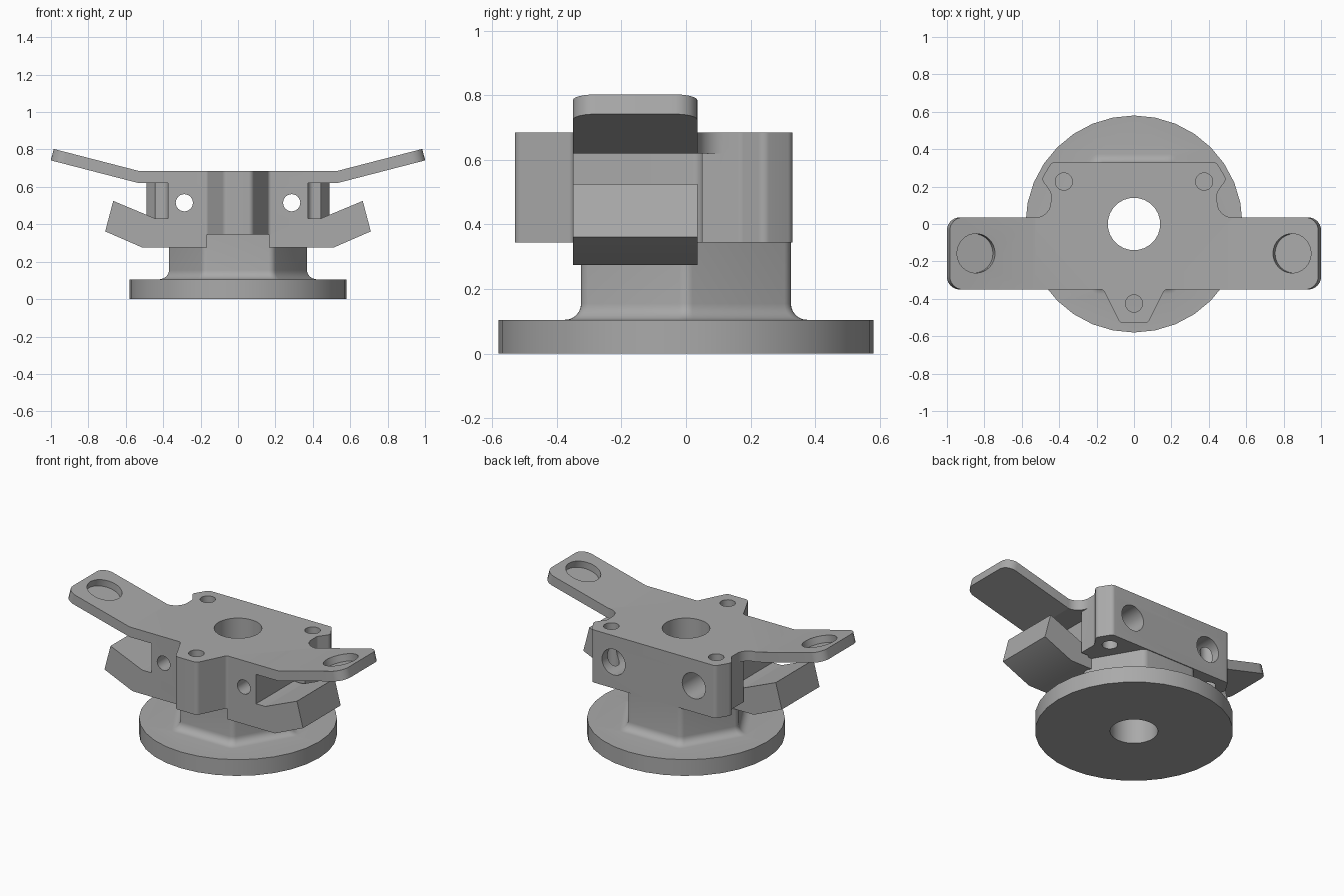
import bpy, bmesh, math
from mathutils import Vector, Matrix

if "Cube" in bpy.data.objects:
    bpy.data.objects.remove(bpy.data.objects["Cube"])

grey = bpy.data.materials.new("plain_grey")
grey.use_nodes = True
COLOUR = (0.4, 0.4, 0.4, 1)
grey.diffuse_color = COLOUR
grey.node_tree.nodes["Principled BSDF"].inputs["Base Color"].default_value = COLOUR


def rounded(corners, steps=6):
    """Outline from (x, y, radius) corners, each corner rounded."""
    out = []
    for i, (x, y, r) in enumerate(corners):
        p = Vector((x, y))
        a = (Vector(corners[i - 1][:2]) - p).normalized()
        b = (Vector(corners[(i + 1) % len(corners)][:2]) - p).normalized()
        if r == 0:
            out.append(p)
            continue
        half = a.angle(b) / 2
        centre = p + (a + b).normalized() * r / math.sin(half)
        start = p + a * r / math.tan(half) - centre
        end = p + b * r / math.tan(half) - centre
        for k in range(steps + 1):
            out.append(centre + start.lerp(end, k / steps).normalized() * r)
    return out


def loft(name, rings):
    """Closed solid through a stack of 3D rings."""
    bm = bmesh.new()
    loops = [[bm.verts.new(p) for p in ring] for ring in rings]
    n = len(loops[0])
    for low, high in zip(loops, loops[1:]):
        for i in range(n):
            j = (i + 1) % n
            bm.faces.new((low[i], low[j], high[j], high[i]))
    bm.faces.new(loops[0])
    bm.faces.new(loops[-1])
    bmesh.ops.recalc_face_normals(bm, faces=bm.faces)
    mesh = bpy.data.meshes.new(name)
    bm.to_mesh(mesh)
    bm.free()
    obj = bpy.data.objects.new(name, mesh)
    bpy.context.collection.objects.link(obj)
    mesh.materials.append(grey)
    return obj


def prism(name, outline, low, high):
    return loft(name, [[(p[0], p[1], z) for p in outline] for z in (low, high)])


def cylinder(name, radius, low, high, matrix=Matrix(), sides=32):
    ring = [(radius * math.cos(t), radius * math.sin(t))
            for t in (math.tau * i / sides for i in range(sides))]
    obj = prism(name, ring, low, high)
    obj.data.transform(matrix)
    return obj


def combine(target, others, operation):
    for other in others:
        mod = target.modifiers.new("combine", "BOOLEAN")
        mod.operation, mod.solver, mod.object = operation, "EXACT", other
        bpy.context.view_layer.objects.active = target
        bpy.ops.object.modifier_apply(modifier=mod.name)
        bpy.data.objects.remove(other)


def symmetric(right_half):
    """Complete an outline that runs from the front to the back on +x."""
    return right_half + [(-x, y, r) for x, y, r in reversed(right_half)]


# Pedestal: round foot and hexagonal column with a flared fillet
pedestal = cylinder("pedestal", 0.58, 0, 0.105)
hexagon = [(0.375 * math.cos(math.pi * i / 3), 0.375 * math.sin(math.pi * i / 3), 0.04)
           for i in range(6)]
section = rounded(hexagon, 4)
FILLET = 0.05
levels = [(0.06, 1 + FILLET / 0.325)]
for k in range(7):
    t = math.pi / 2 * k / 6
    levels.append((0.105 + FILLET * (1 - math.cos(t)),
                   1 + FILLET * (1 - math.sin(t)) / 0.325))
levels.append((0.36, 1))
column = loft("column", [[(p.x * s, p.y * s, z) for p in section] for z, s in levels])
combine(pedestal, [column], "UNION")
combine(pedestal, [cylinder("centre_cut", 0.14, -0.1, 1)], "DIFFERENCE")

# Head: three-lobed body under a wider top plate
FRONT, BACK = -0.35, 0.035
prow = [(0.075, -0.53, 0.03), (0.165, FRONT, 0.02)]
ear = [(0.445, 0.17, 0.03), (0.495, 0.24, 0.03), (0.44, 0.33, 0.03)]
body = prow + [(0.375, FRONT, 0), (0.375, 0.05, 0.03), (0.445, 0.05, 0)] + ear
plate = prow + [(0.53, FRONT, 0), (0.53, BACK, 0), (0.445, BACK, 0.08)] + ear
head = prism("head", rounded(symmetric(body)), 0.345, 0.65)
parts = [prism("top_plate", rounded(symmetric(plate)), 0.62, 0.685)]

# Lower arms, upturned at their ends
arm_profile = [(0.165, 0.275, 0), (0.51, 0.275, 0), (0.71, 0.362, 0),
               (0.667, 0.525, 0), (0.44, 0.43, 0.03), (0.165, 0.43, 0)]
for side in (1, -1):
    parts.append(loft("lower_arm", [[(side * p.x, y, p.y) for p in rounded(arm_profile)]
                                    for y in (FRONT, BACK)]))
combine(head, parts, "UNION")

# Wings: slabs bent upward from the plate, rounded at the tip
TILT, THICK, LENGTH = math.radians(14.5), 0.063, 0.47
tip = rounded([(0, FRONT, 0), (LENGTH, FRONT, 0.07), (LENGTH, BACK, 0.07), (0, BACK, 0)])
wings, cuts = [], []
for side in (1, -1):
    wing = prism("wing", tip, -THICK, 0)
    for v in wing.data.vertices:
        if v.co.x < 0.001 and v.co.z < -0.001:
            v.co.x = -THICK * math.tan(TILT)
    place = (Matrix.Scale(side, 4, (1, 0, 0)) @ Matrix.Translation((0.53, 0, 0.685))
             @ Matrix.Rotation(-TILT, 4, "Y"))
    wing.data.transform(place)
    recess = cylinder("recess_cut", 0.105, -0.045, 0.05,
                      place @ Matrix.Translation((0.325, -0.157, 0)))
    for obj in (wing, recess):
        if side < 0:
            obj.data.flip_normals()
    wings.append(wing)
    cuts.append(recess)
combine(head, wings, "UNION")

# Bores: centre, three vertical screw holes, two stepped horizontal holes
cuts.append(cylinder("centre_cut", 0.14, -0.1, 1))
for x, y in ((0, -0.425), (0.375, 0.227), (-0.375, 0.227)):
    cuts.append(cylinder("screw_cut", 0.046, 0.2, 1, Matrix.Translation((x, y, 0)), 24))
for x in (0.287, -0.287):
    lie = Matrix.Translation((x, 0, 0.515)) @ Matrix.Rotation(-math.pi / 2, 4, "X")
    cuts.append(cylinder("bolt_cut", 0.046, -0.6, 0.2, lie, 24))
    cuts.append(cylinder("counterbore_cut", 0.083, -0.2, 0.6, lie))
combine(head, cuts, "DIFFERENCE")

# Smooth curved walls, keep edges crisp
for obj in (pedestal, head):
    bpy.ops.object.select_all(action="DESELECT")
    obj.select_set(True)
    bpy.context.view_layer.objects.active = obj
    bpy.ops.object.shade_smooth_by_angle(angle=math.radians(25))
